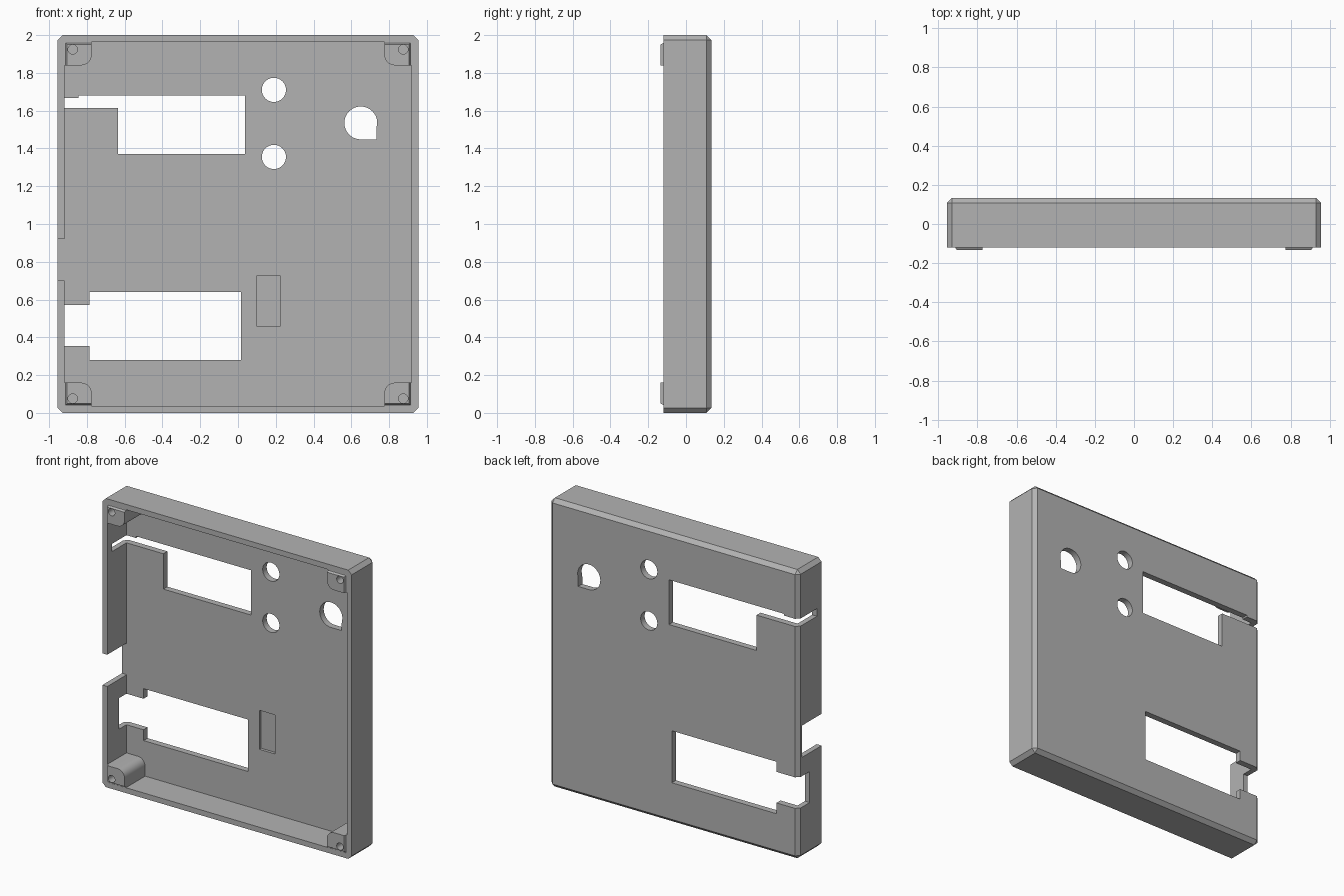
import bpy, bmesh, math
from mathutils import Vector

cube = bpy.data.objects.get("Cube")
if cube:
    bpy.data.objects.remove(cube, do_unlink=True)

grey = bpy.data.materials.new("plain grey")
grey.use_nodes = True
colour = (0.45, 0.45, 0.45, 1)
grey.diffuse_color = colour
grey.node_tree.nodes["Principled BSDF"].inputs["Base Color"].default_value = colour

HALF_W, RIM, BACK, FLOOR, WALL = 0.955, -0.12, 0.134, 0.09, 0.037
INNER = HALF_W - WALL


def finish(name, bm):
    bmesh.ops.recalc_face_normals(bm, faces=bm.faces)
    mesh = bpy.data.meshes.new(name)
    bm.to_mesh(mesh)
    bm.free()
    mesh.materials.append(grey)
    obj = bpy.data.objects.new(name, mesh)
    bpy.context.collection.objects.link(obj)
    return obj


def loft(name, sections):
    """Solid through xz outlines, each given as (y, points)."""
    bm = bmesh.new()
    rings = [[bm.verts.new((x, y, z)) for x, z in pts] for y, pts in sections]
    n = len(rings[0])
    for a, b in zip(rings, rings[1:]):
        for i in range(n):
            j = (i + 1) % n
            bm.faces.new((a[i], a[j], b[j], b[i]))
    bm.faces.new(rings[0])
    bm.faces.new(rings[-1])
    return finish(name, bm)


def rect(x0, x1, z0, z1):
    return [(x0, z0), (x1, z0), (x1, z1), (x0, z1)]


def arc(cx, cz, r, a0, a1, n):
    angles = [math.radians(a0 + (a1 - a0) * i / n) for i in range(n + 1)]
    return [(cx + r * math.cos(a), cz + r * math.sin(a)) for a in angles]


def circle(cx, cz, r, n=40):
    return arc(cx, cz, r, 0, 360, n)[:-1]


def cut(target, outline, y0, y1):
    cutter = loft("cutter", [(y0, outline), (y1, outline)])
    cutter.hide_render = True
    mod = target.modifiers.new("cut", "BOOLEAN")
    mod.operation = "DIFFERENCE"
    mod.solver = "EXACT"
    mod.object = cutter
    bpy.context.view_layer.objects.active = target
    bpy.ops.object.modifier_apply(modifier=mod.name)
    bpy.data.objects.remove(cutter, do_unlink=True)


def smooth(obj):
    bpy.ops.object.select_all(action="DESELECT")
    obj.select_set(True)
    bpy.context.view_layer.objects.active = obj
    bpy.ops.object.shade_smooth_by_angle(angle=math.radians(25))


# Outer shell: box chamfered around the back and at the four corners
outline = rect(-HALF_W, HALF_W, 0, 2)
case = loft("case_shell", [(RIM, outline), (BACK, outline)])
bm = bmesh.new()
bm.from_mesh(case.data)
edges = [e for e in bm.edges if max(v.co.y for v in e.verts) > 0]
bmesh.ops.bevel(bm, geom=edges, offset=0.026, offset_type="OFFSET",
                segments=1, profile=0.5, affect="EDGES")
bmesh.ops.recalc_face_normals(bm, faces=bm.faces)
bm.to_mesh(case.data)
bm.free()

# Hollow interior and shallow recess in the floor
cut(case, rect(-INNER, INNER, WALL, 2 - WALL), -0.3, FLOOR)
cut(case, rect(0.10, 0.222, 0.457, 0.727), 0, FLOOR + 0.02)

# Through openings in the floor: upper and lower windows, round and keyed holes
upper = [(-0.92, 1.615), (-0.635, 1.615), (-0.635, 1.37), (0.037, 1.37),
         (0.037, 1.68), (-0.845, 1.68), (-0.845, 1.668), (-0.92, 1.668)]
lower = [(-0.92, 0.355), (-0.787, 0.355), (-0.787, 0.28), (0.015, 0.28),
         (0.015, 0.64), (-0.787, 0.64), (-0.787, 0.57), (-0.92, 0.57)]
keyed = arc(0.65, 1.535, 0.087, 0, 270, 36) + [(0.732, 1.448), (0.732, 1.5)]
for shape in (upper, lower, circle(0.19, 1.71, 0.064),
              circle(0.19, 1.355, 0.064), keyed):
    cut(case, shape, 0.05, 0.3)

# Notches in the side wall: two from the back, one from the front rim
cut(case, rect(-1.1, -0.9, 1.615, 1.668), -0.07, 0.3)
cut(case, rect(-1.1, -0.9, 0.355, 0.57), 0.01, 0.3)
cut(case, rect(-1.1, -INNER, 0.70, 0.92), -0.3, FLOOR + 0.005)
smooth(case)


# Corner screw posts with a tapered lip standing proud of the rim
def post_outline(sx, sz, outer_x, outer_z):
    pts = [(outer_x, outer_z), (outer_x, 0.84), (0.83, 0.84)]
    pts += arc(0.83, 0.895, 0.055, 270, 180, 8)[1:]
    pts.append((0.775, outer_z))
    return [(sx * x, 1 + sz * z) for x, z in pts]


for sx, side in ((1, "left"), (-1, "right")):
    for sz, level in ((1, "upper"), (-1, "lower")):
        body = post_outline(sx, sz, INNER, 1 - WALL)
        base = post_outline(sx, sz, 0.913, 0.958)
        lip = post_outline(sx, sz, 0.905, 0.950)
        post = loft(f"{level}_{side}_screw_post",
                    [(-0.134, lip), (RIM, base), (RIM + 0.001, body),
                     (FLOOR + 0.005, body)])
        cut(post, circle(sx * 0.875, 1 + sz * 0.924, 0.025, 24), -0.3, 0.03)
        smooth(post)
